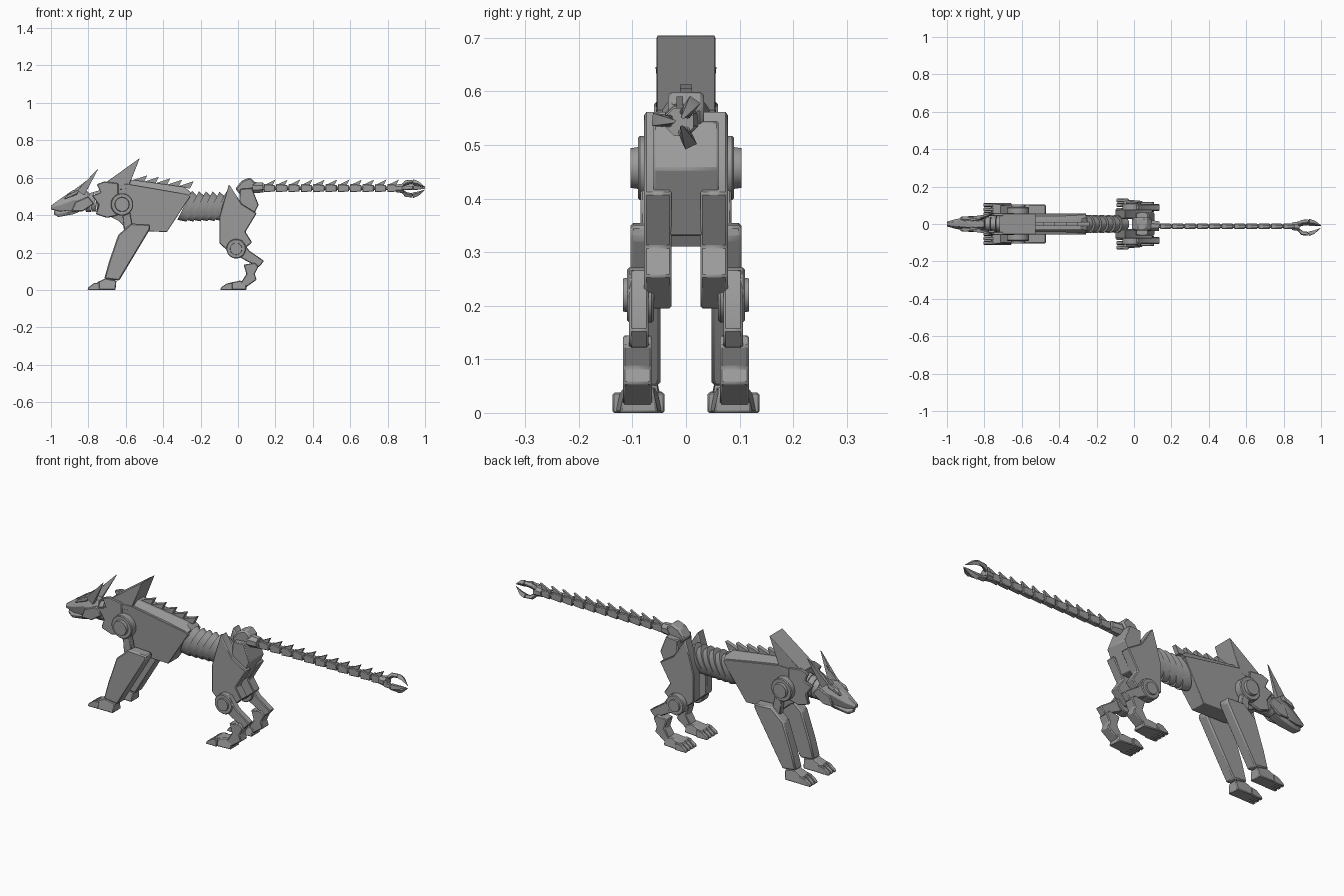
import bpy, bmesh, math
from mathutils import Vector, Matrix

cube = bpy.data.objects.get("Cube")
if cube:
    bpy.data.objects.remove(cube, do_unlink=True)

steel = bpy.data.materials.new("grey_steel")
steel.use_nodes = True
GREY = (0.33, 0.33, 0.33, 1)
steel.diffuse_color = GREY
for node in steel.node_tree.nodes:
    if node.type == 'BSDF_PRINCIPLED':
        node.inputs["Base Color"].default_value = GREY


def finish(name, bm, mirror=False, bevel=0.0):
    """Turn a bmesh into an object, mirrored across y = 0 when asked."""
    bmesh.ops.recalc_face_normals(bm, faces=bm.faces)
    mesh = bpy.data.meshes.new(name)
    bm.to_mesh(mesh)
    bm.free()
    mesh.materials.append(steel)
    mesh.shade_smooth()
    mesh.set_sharp_from_angle(angle=math.radians(28))
    ob = bpy.data.objects.new(name, mesh)
    bpy.context.scene.collection.objects.link(ob)
    if mirror:
        mod = ob.modifiers.new("Mirror", 'MIRROR')
        mod.use_axis = (False, True, False)
        mod.use_mirror_merge = False
    if bevel:
        mod = ob.modifiers.new("Bevel", 'BEVEL')
        mod.width = bevel
        mod.segments = 1
        mod.limit_method = 'ANGLE'
    return ob


def skin(bm, rings):
    """Bridge closed rings of points and cap both ends."""
    rows = [[bm.verts.new(p) for p in ring] for ring in rings]
    n = len(rows[0])
    for a, b in zip(rows, rows[1:]):
        for i in range(n):
            j = (i + 1) % n
            bm.faces.new((a[i], a[j], b[j], b[i]))
    bm.faces.new(rows[0])
    bm.faces.new(rows[-1])


def prism(name, pts, y0, y1, mirror=False, bevel=0.004, spin=None):
    """Side profile (x, z, optional width factor) extruded along y."""
    bm = bmesh.new()
    mid, half = (y0 + y1) / 2, (y1 - y0) / 2
    skin(bm, [[(p[0], mid + s * half * (p[2] if len(p) > 2 else 1), p[1])
               for p in pts] for s in (-1, 1)])
    if spin:
        bmesh.ops.transform(bm, matrix=spin, verts=bm.verts)
    return finish(name, bm, mirror, bevel)


def tube(name, a, b, r1, r2, sides=24, squash=1.0, mirror=False, bevel=0.0):
    """Round bar or cone from a to b; squash narrows it in y."""
    a, b = Vector(a), Vector(b)
    axis = (b - a).normalized()
    u = Vector((0, 1, 0)) if abs(axis.y) < 0.9 else Vector((1, 0, 0))
    u = (u - axis * u.dot(axis)).normalized()
    v = axis.cross(u)
    bm = bmesh.new()
    turn = [math.tau * (i + 0.5) / sides for i in range(sides)]
    skin(bm, [[c + u * (r * squash * math.cos(t)) + v * (r * math.sin(t))
               for t in turn] for c, r in ((a, r1), (b, r2))])
    return finish(name, bm, mirror, bevel)


def loft(name, sections):
    """Faceted solid from (x, low z, high z, half width) sections."""
    bm = bmesh.new()
    rings = []
    for x, lo, hi, w in sections:
        m = lo + (hi - lo) * 0.5
        rings.append([(x, -w * .7, lo), (x, w * .7, lo), (x, w, m),
                      (x, w * .45, hi), (x, -w * .45, hi), (x, -w, m)])
    skin(bm, rings)
    return finish(name, bm, bevel=0.002)


# Head
loft("upper_head", [(-1.0, .43, .45, .014), (-.95, .42, .487, .027),
                    (-.88, .425, .535, .04), (-.80, .43, .525, .036)])
loft("lower_jaw", [(-.985, .405, .425, .012), (-.96, .39, .425, .022),
                   (-.88, .405, .44, .034), (-.82, .43, .46, .032)])
prism("nose", [(-1.0, .435), (-.995, .455), (-.97, .47), (-.975, .44)], -.01, .01)
prism("brow", [(-.93, .485), (-.91, .512), (-.85, .535), (-.86, .51)], .02, .04, True)
prism("cheek_plate", [(-.89, .42), (-.87, .47), (-.80, .50), (-.77, .46), (-.83, .42)],
      .028, .042, True)
tube("ear", (-.84, .03, .52), (-.75, .056, .645), .032, .002, 4, .5, True)
tube("ear_tuft", (-.87, .022, .525), (-.80, .03, .59), .016, .002, 4, .6, True)

# Neck and collar
for i in range(4):
    x = -.82 + i * .03
    tube("neck_ring", (x, 0, .462 + i * .005), (x + .027, 0, .466 + i * .005),
         .046 + i * .004, .05 + i * .004, 20, .75)
prism("collar_plate", [(-.715, .58), (-.755, .565), (-.735, .52), (-.78, .505),
                       (-.745, .455), (-.76, .405), (-.70, .385), (-.64, .40),
                       (-.64, .57)], .042, .06, True)
prism("shoulder_crest", [(-.72, .565), (-.525, .705), (-.59, .54), (-.70, .53)],
      -.055, .055, bevel=.002)

# Torso
prism("chest_body", [(-.72, .56), (-.59, .567), (-.27, .512), (-.255, .50),
                     (-.38, .31, .75), (-.58, .315, .75), (-.64, .37, .85), (-.72, .41, .8)],
      -.056, .056, bevel=.002)
prism("upper_back", [(-.72, .56), (-.59, .592, .5), (-.285, .55, .5), (-.25, .52, .6),
                     (-.262, .505), (-.60, .55)], -.056, .056, bevel=.002)
for i in range(5):
    x = -.54 + i * .062
    z = .585 - i * .008
    prism("back_spine", [(x - .03, z), (x + .055, z + .028), (x + .035, z - .012)],
          -.011, .011, bevel=0)

# Flexible waist
for i in range(6):
    x = -.285 + i * .037
    tube("waist_ring", (x, 0, .452), (x + .043, 0, .430), .087 - i * .001,
         .074 - i * .001, 24, .58)

# Front legs
tube("shoulder_joint", (-.62, .045, .457), (-.62, .09, .457), .06, .06, 28,
     mirror=True, bevel=.004)
tube("shoulder_cap", (-.62, .085, .457), (-.62, .104, .457), .04, .037, 28, mirror=True)
prism("shoulder_strut", [(-.62, .43), (-.58, .43), (-.56, .33), (-.61, .32)],
      .055, .085, True)
prism("front_leg", [(-.64, .295), (-.57, .355), (-.47, .35), (-.47, .325),
                    (-.635, .05), (-.715, .06), (-.69, .15)], .048, .104, True, .006)
prism("front_paw", [(-.765, 0), (-.755, .04, .85), (-.71, .062, .7), (-.65, .05, .7),
                    (-.655, 0)], .044, .112, True)
for i in range(3):
    y = .043 + i * .024
    prism("front_toe", [(-.805, 0), (-.80, .014, .6), (-.77, .036, .8), (-.74, .04),
                        (-.74, 0)], y, y + .021, True, .003)

# Pelvis and hind legs
prism("pelvis", [(.01, .54), (.075, .545), (.11, .455), (.05, .33), (0, .33)],
      -.061, .061)
prism("thigh", [(-.048, .565), (.02, .46), (.10, .41), (.04, .31), (.075, .255),
                (.01, .195), (-.04, .195), (-.10, .25), (-.10, .39), (-.075, .48)],
      .027, .078, True)
tube("knee_joint", (-.01, .06, .22), (-.01, .11, .22), .052, .052, 28,
     mirror=True, bevel=.004)
tube("knee_cap", (-.01, .105, .22), (-.01, .118, .22), .033, .031, 28, mirror=True)
prism("hind_shin", [(-.04, .25), (.02, .268), (.06, .21), (.14, .155), (.11, .12),
                    (-.01, .185)], .07, .106, True)
prism("hock", [(.03, .135), (.09, .145), (.11, .125), (.09, .085), (.10, .055),
               (.04, .012), (.01, .03), (.045, .085)], .063, .118, True)
prism("hind_paw", [(-.055, 0), (-.055, .036, .85), (.01, .05, .6), (.045, .04, .6),
                   (.045, 0, .8)], .043, .133, True)
for i in range(4):
    y = .04 + i * .025
    prism("hind_toe", [(-.095, 0), (-.09, .014, .6), (-.06, .035, .8), (-.03, .038),
                       (-.03, 0)], y, y + .022, True, .003)

# Tail
TY, TZ = -.012, .547
prism("tail_base", [(-.015, .54), (.02, .585), (.065, .602), (.098, .57), (.065, .52),
                    (.03, .49)], -.034, .034, bevel=.008)
tube("tail_socket", (.08, TY * .7, TZ), (.135, TY, TZ), .033, .028, 8)
for i in range(11):
    x = .138 + i * .066
    prism("tail_link", [(x, .522), (x + .06, .527), (x + .06, .56), (x, .566)],
          TY - .014, TY + .014, bevel=.003)
    prism("tail_fin", [(x, .56), (x + .062, .59), (x + .045, .555)],
          TY - .006, TY + .006, bevel=0)
tube("tail_core", (.1, TY, .544), (.86, TY, .544), .011, .011, 8)

# Three-pronged tail claw
tube("claw_hub", (.845, TY, .543), (.885, TY, .543), .022, .028, 8)
for k in range(3):
    spin = (Matrix.Translation((0, TY, .543))
            @ Matrix.Rotation(math.radians(85 + 120 * k), 4, 'X'))
    prism("claw_knuckle", [(.865, .012), (.895, .047), (.935, .05), (.93, .031),
                           (.905, .028), (.88, .01)], -.011, .011, bevel=.003, spin=spin)
    prism("claw_tip", [(.937, .051), (.965, .04, .8), (1.0, .008, .2), (.96, .024, .8),
                       (.932, .03)], -.012, .012, bevel=0, spin=spin)
